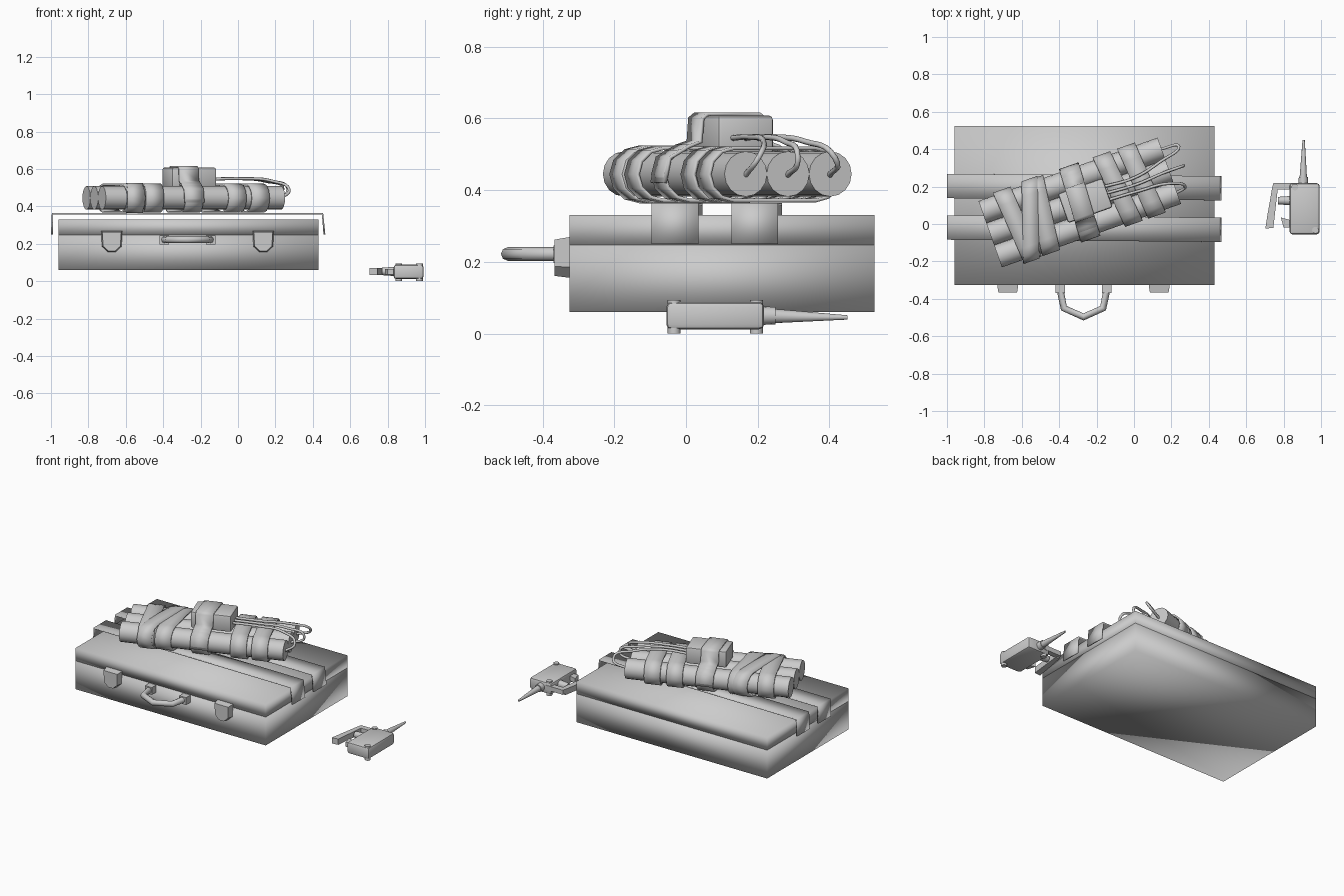
import bpy, bmesh, math
from mathutils import Matrix, Vector

cube = bpy.data.objects.get("Cube")
if cube:
    bpy.data.objects.remove(cube, do_unlink=True)

grey = bpy.data.materials.new("plain grey")
grey.use_nodes = True
grey.diffuse_color = (0.6, 0.6, 0.6, 1)
grey.node_tree.nodes["Principled BSDF"].inputs["Base Color"].default_value = (0.6, 0.6, 0.6, 1)


def finish(name, bm, matrix=Matrix(), sharp=40):
    bmesh.ops.recalc_face_normals(bm, faces=bm.faces)
    mesh = bpy.data.meshes.new(name)
    bm.to_mesh(mesh)
    bm.free()
    mesh.transform(matrix)
    mesh.materials.append(grey)
    mesh.polygons.foreach_set("use_smooth", [True] * len(mesh.polygons))
    if sharp:
        mesh.set_sharp_from_angle(angle=math.radians(sharp))
    obj = bpy.data.objects.new(name, mesh)
    bpy.context.collection.objects.link(obj)
    return obj


def box(name, low, high, matrix=Matrix(), bevel=0, sharp=40):
    low, high = Vector(low), Vector(high)
    bm = bmesh.new()
    bmesh.ops.create_cube(bm, size=1)
    bmesh.ops.scale(bm, vec=high - low, verts=bm.verts)
    bmesh.ops.translate(bm, vec=(low + high) / 2, verts=bm.verts)
    if bevel:
        bmesh.ops.bevel(bm, geom=bm.edges[:], offset=bevel, segments=2,
                        profile=0.5, affect='EDGES')
    return finish(name, bm, matrix, sharp)


def rod(name, start, end, r1, r2, matrix=Matrix(), sides=16):
    start, end = Vector(start), Vector(end)
    axis = end - start
    place = Matrix.Translation((start + end) / 2) @ axis.to_track_quat('Z', 'Y').to_matrix().to_4x4()
    bm = bmesh.new()
    bmesh.ops.create_cone(bm, cap_ends=True, segments=sides, radius1=r1, radius2=r2,
                          depth=axis.length, matrix=place)
    return finish(name, bm, matrix)


def prism(name, outline, axis, near, far, taper=1):
    """Extrude an outline of (a, b) points along y or z, scaling the near end."""
    bm = bmesh.new()
    ca = sum(p[0] for p in outline) / len(outline)
    cb = sum(p[1] for p in outline) / len(outline)
    rings = []
    for d, s in ((near, taper), (far, 1)):
        ring = []
        for a, b in outline:
            a, b = ca + (a - ca) * s, cb + (b - cb) * s
            ring.append(bm.verts.new((a, d, b) if axis == 'Y' else (a, b, d)))
        rings.append(ring)
        bm.faces.new(ring)
    for i in range(len(outline)):
        j = (i + 1) % len(outline)
        bm.faces.new((rings[0][i], rings[0][j], rings[1][j], rings[1][i]))
    return finish(name, bm)


def ribbon(name, path, matrix, centre, width, slope=0, closed=True, thick=0.01):
    """Thin band following a (v, z) path, slanted along the bundle by slope."""
    bm = bmesh.new()
    rows = [[bm.verts.new((centre + slope * v + s * width / 2, v, z)) for s in (-1, 1)]
            for v, z in path]
    for i in range(len(path) if closed else len(path) - 1):
        a, b = rows[i], rows[(i + 1) % len(path)]
        bm.faces.new((a[0], a[1], b[1], b[0]))
    obj = finish(name, bm, matrix)
    mod = obj.modifiers.new("thickness", 'SOLIDIFY')
    mod.thickness = thick
    mod.offset = 0
    return obj


def tube(name, points, radius, smooth=True):
    curve = bpy.data.curves.new(name, 'CURVE')
    curve.dimensions = '3D'
    curve.bevel_depth = radius
    curve.bevel_resolution = 2
    curve.use_fill_caps = True
    curve.resolution_u = 6
    if smooth:
        spline = curve.splines.new('BEZIER')
        spline.bezier_points.add(len(points) - 1)
        for bp, p in zip(spline.bezier_points, points):
            bp.co = p
            bp.handle_left_type = bp.handle_right_type = 'AUTO'
    else:
        spline = curve.splines.new('POLY')
        spline.points.add(len(points) - 1)
        for sp, p in zip(spline.points, points):
            sp.co = (*p, 1)
    curve.materials.append(grey)
    bpy.context.collection.objects.link(bpy.data.objects.new(name, curve))


# Case body and lid, softly shaded
box("case_body", (-0.96, -0.325, 0.06), (0.43, 0.525, 0.247), sharp=0)
box("case_lid", (-0.96, -0.325, 0.247), (0.43, 0.525, 0.33), sharp=0)

# Two straps standing slightly off the lid and folding over the ends
across = Matrix.Rotation(-math.pi / 2, 4, 'Z')
strap_path = [(-0.995, 0.25), (-0.992, 0.36), (0.452, 0.36), (0.462, 0.25)]
for name, y in (("front_strap", -0.027), ("back_strap", 0.195)):
    ribbon(name, strap_path, across, -y, 0.13, 0.008, closed=False)

# Clasps
for name, x in (("right_clasp", -0.675), ("left_clasp", 0.135)):
    half = [(0.057, 0.27), (0.053, 0.185), (0.02, 0.155)]
    outline = [(x + a, z) for a, z in half] + [(x - a, z) for a, z in reversed(half)]
    prism(name, outline, 'Y', -0.366, -0.32, 0.88)

# Carrying handle
for name, x in (("right_handle_mount", -0.395), ("left_handle_mount", -0.145)):
    box(name, (x - 0.025, -0.37, 0.197), (x + 0.025, -0.32, 0.245))
tube("handle", [(-0.395, -0.35, 0.222), (-0.375, -0.45, 0.222), (-0.27, -0.497, 0.222),
                (-0.165, -0.45, 0.222), (-0.145, -0.35, 0.222)], 0.019, smooth=False)

# Bundle of three sticks lying at an angle
bundle = Matrix.Translation((-0.29, 0.115, 0)) @ Matrix.Rotation(math.radians(19.5), 4, 'Z')
for name, v in (("front_stick", -0.125), ("middle_stick", 0), ("back_stick", 0.125)):
    rod(name, (-0.508, v, 0.445), (0.508, v, 0.445), 0.063, 0.063, bundle)

# Tape bands round the bundle
arc = [math.radians(a) for a in range(-90, 91, 30)]
half_loop = [(0.125 + 0.074 * math.cos(a), 0.444 + 0.073 * math.sin(a)) for a in arc]
loop = half_loop + [(-v, z) for v, z in reversed(half_loop)]
for i, (u, slope) in enumerate([(-0.355, -0.08), (-0.21, 0.12), (0.0, 0.05),
                                (0.215, -0.1), (0.35, -0.08)]):
    ribbon("tape_band_%d" % (i + 1), loop, bundle, u, 0.1, slope)
ribbon("crossing_tape", [(v * 1.03, 0.444 + (z - 0.444) * 1.04) for v, z in loop],
       bundle, -0.28, 0.09, 0.33)

# Timer block and the tape holding it
box("timer_block", (-0.095, -0.083, 0.5), (0.158, 0.083, 0.608), bundle, bevel=0.012)
side = [(0.2, 0.42), (0.185, 0.49), (0.13, 0.522), (0.095, 0.535), (0.09, 0.6), (0.075, 0.612)]
ribbon("timer_tape", side + [(-v, z) for v, z in reversed(side)], bundle, 0.0, 0.11,
       0.05, closed=False)

# Wires from the timer to the stick ends
for i, (v, reach) in enumerate([(-0.125, 0.56), (0, 0.59), (0.125, 0.6)]):
    start_v = v * 0.3
    pts = [(0.14, start_v, 0.545), (0.32, start_v - 0.01, 0.548), (0.48, v * 0.5, 0.535),
           (reach, v * 0.85, 0.49), (0.5, v, 0.44)]
    tube("wire_%d" % (i + 1), [bundle @ Vector(p) for p in pts], 0.008)

# Remote trigger housing with screws
box("remote_body", (0.832, -0.055, 0.012), (0.992, 0.218, 0.088), bevel=0.014)
for i, (x, y) in enumerate([(0.97, -0.033), (0.86, 0.197)]):
    rod("remote_screw_%d" % (i + 1), (x, y, 0.0), (x, y, 0.094), 0.018, 0.018, sides=12)

# Antenna
rod("antenna_base", (0.905, 0.21, 0.05), (0.905, 0.25, 0.05), 0.026, 0.024)
rod("antenna", (0.905, 0.245, 0.049), (0.907, 0.45, 0.045), 0.02, 0.006)

# Squeeze lever with its hinge arm and catches
prism("lever_arm", [(0.87, 0.22), (0.745, 0.22), (0.735, 0.175), (0.765, 0.185), (0.87, 0.185)],
      'Z', 0.04, 0.07)
prism("lever", [(0.74, 0.2), (0.77, 0.2), (0.745, -0.02), (0.702, -0.025), (0.712, 0.04)],
      'Z', 0.032, 0.07)
rod("plunger", (0.77, 0.125, 0.052), (0.84, 0.125, 0.052), 0.02, 0.025, sides=12)
prism("catch", [(0.785, 0.035), (0.84, 0.02), (0.84, -0.02), (0.8, -0.02)], 'Z', 0.035, 0.065)
